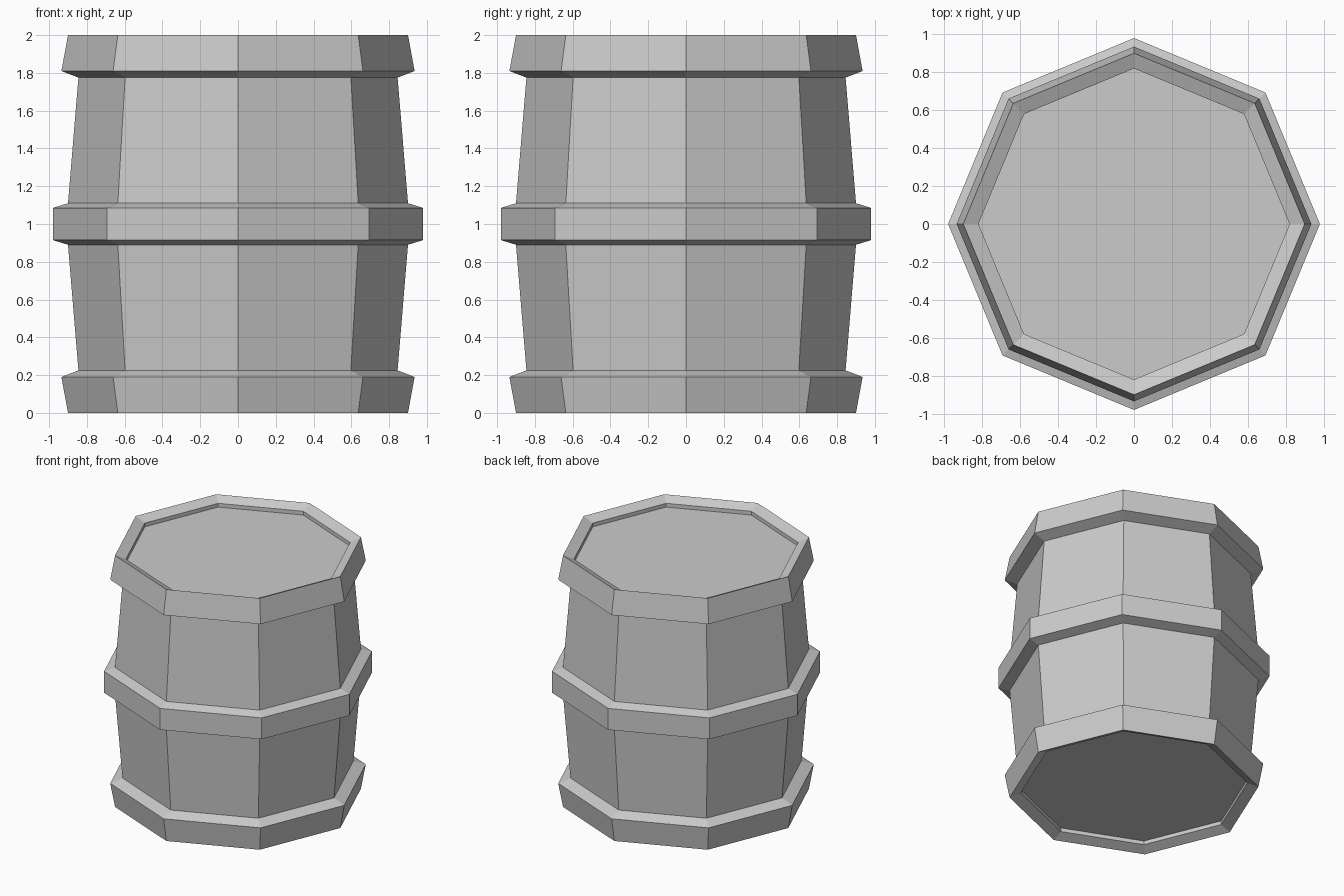
import bpy, bmesh
from math import cos, sin, pi

if "Cube" in bpy.data.objects:
    bpy.data.objects.remove(bpy.data.objects["Cube"])

SIDES = 8


def lathe(name, profile, cap=False):
    """Turn (radius, height) points, listed bottom to top on the outside, into an octagonal part."""
    bm = bmesh.new()
    rings = [[bm.verts.new((r * cos(2 * pi * i / SIDES), r * sin(2 * pi * i / SIDES), z))
              for i in range(SIDES)] for r, z in profile]
    for a, b in zip(rings, rings[1:]):
        for i in range(SIDES):
            j = (i + 1) % SIDES
            bm.faces.new((a[i], a[j], b[j], b[i]))
    if cap:
        bm.faces.new(rings[-1])
    mesh = bpy.data.meshes.new(name)
    bm.to_mesh(mesh)
    bm.free()
    obj = bpy.data.objects.new(name, mesh)
    bpy.context.collection.objects.link(obj)
    return obj


def flipped(obj, name):
    """Copy a part mirrored about the barrel's mid height (z = 1)."""
    bm = bmesh.new()
    bm.from_mesh(obj.data)
    for v in bm.verts:
        v.co.z = 2 - v.co.z
    bmesh.ops.reverse_faces(bm, faces=bm.faces[:])
    mesh = bpy.data.meshes.new(name)
    bm.to_mesh(mesh)
    bm.free()
    bpy.context.collection.objects.link(bpy.data.objects.new(name, mesh))


# Tapered wooden walls
wall = lathe("upper_wall", [(0.90, 1.11), (0.845, 1.775)])
flipped(wall, "lower_wall")

# End rims: chamfer, flared band, inward slope, short inner wall, recessed lid
rim = lathe("top_rim_and_lid", [(0.845, 1.775), (0.935, 1.81), (0.90, 2.0),
                                (0.82, 1.965), (0.82, 1.935)], cap=True)
flipped(rim, "bottom_rim_and_base")

# Middle hoop
lathe("middle_hoop", [(0.90, 0.89), (0.98, 0.915), (0.98, 1.085), (0.90, 1.11)])
